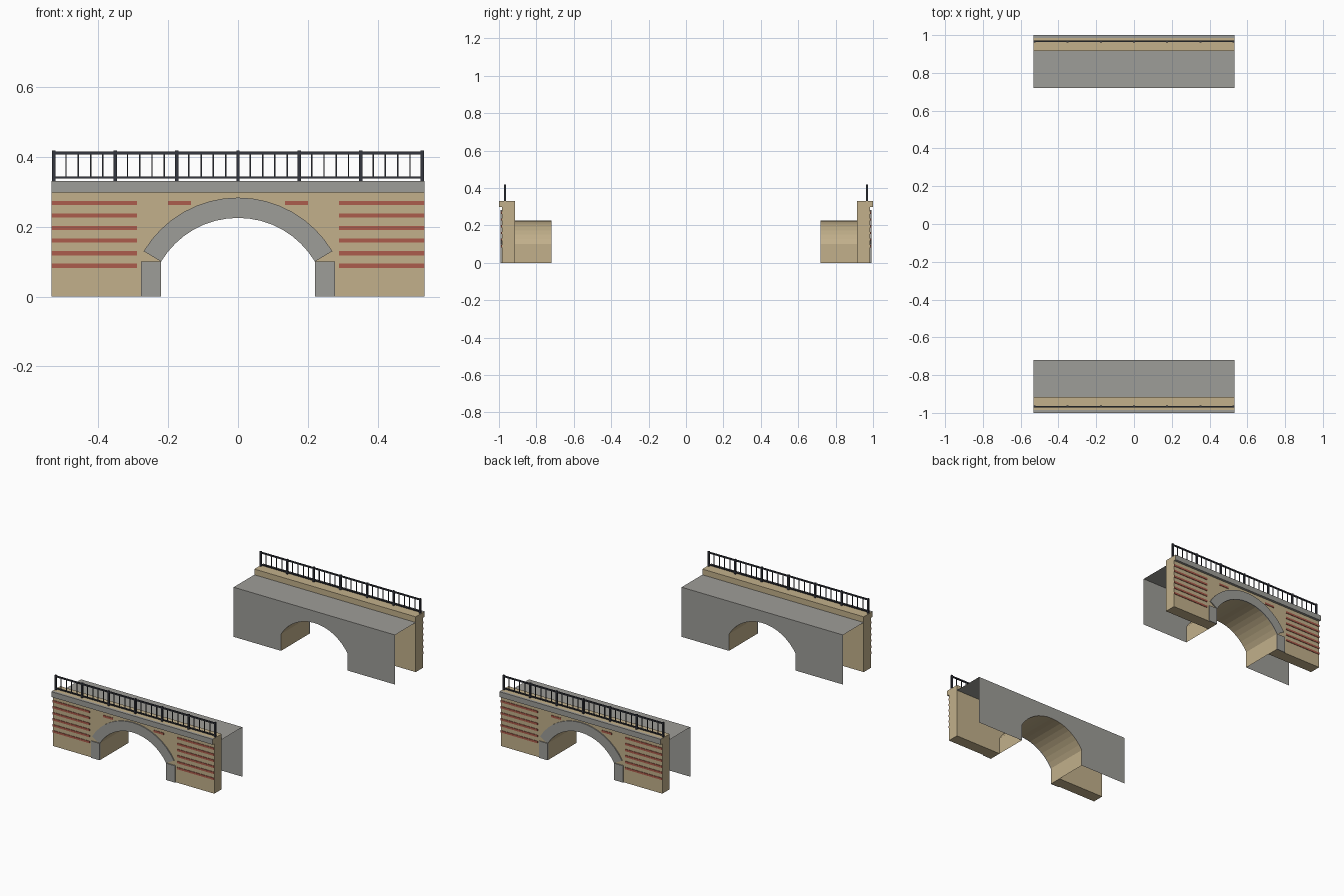
import bpy, bmesh, math

cube = bpy.data.objects.get("Cube")
if cube:
    bpy.data.objects.remove(cube)


def material(name, r, g, b):
    lin = [((c / 255 + 0.055) / 1.055) ** 2.4 for c in (r, g, b)] + [1]
    m = bpy.data.materials.new(name)
    m.use_nodes = True
    m.diffuse_color = lin
    m.node_tree.nodes["Principled BSDF"].inputs["Base Color"].default_value = lin
    return m


TAN = material("sandstone", 194, 176, 139)
GREY = material("grey stone", 158, 157, 152)
RED = material("red brick", 172, 92, 76)
IRON = material("dark iron", 52, 54, 62)

# Main dimensions
HALF = 0.533
PIER_X, SPRING = 0.22, 0.10
CENTRE_Z, R_IN, R_OUT = -0.031, 0.256, 0.314
Y_SHEET, Y_BACK, Y_FACE, Y_RING = 0.72, 0.915, 0.985, 0.991
DECK, TOP = 0.296, 0.33


def finish(name, bm, mats):
    bmesh.ops.recalc_face_normals(bm, faces=bm.faces)
    mesh = bpy.data.meshes.new(name)
    bm.to_mesh(mesh)
    bm.free()
    for m in mats:
        mesh.materials.append(m)
    obj = bpy.data.objects.new(name, mesh)
    bpy.context.collection.objects.link(obj)
    return obj


def add_box(bm, x0, x1, y0, y1, z0, z1):
    vs = bmesh.ops.create_cube(bm, size=1)["verts"]
    for v in vs:
        v.co.x = x1 if v.co.x > 0 else x0
        v.co.y = y1 if v.co.y > 0 else y0
        v.co.z = z1 if v.co.z > 0 else z0


def add_prism(bm, outline, y0, y1):
    """Fill an x-z outline at y0, pushed to y1 when they differ."""
    face = bm.faces.new([bm.verts.new((x, y0, z)) for x, z in outline])
    if y0 != y1:
        ext = bmesh.ops.extrude_face_region(bm, geom=[face], use_keep_orig=True)
        verts = [g for g in ext["geom"] if isinstance(g, bmesh.types.BMVert)]
        bmesh.ops.translate(bm, verts=verts, vec=(0, y1 - y0, 0))


def arc(radius, segments=16):
    """Arch points from -x to +x."""
    a0 = math.atan2(SPRING - CENTRE_Z, PIER_X)
    pts = []
    for i in range(segments + 1):
        a = math.pi - a0 - (math.pi - 2 * a0) * i / segments
        pts.append((radius * math.cos(a), CENTRE_Z + radius * math.sin(a)))
    return pts


opening = [(-PIER_X, 0)] + arc(R_IN) + [(PIER_X, 0)]


def wall_outline(top):
    return [(-HALF, top), (-HALF, 0)] + opening + [(HALF, 0), (HALF, top)]


for side, s in (("front", -1), ("back", 1)):
    # Face wall with arched opening
    bm = bmesh.new()
    add_prism(bm, wall_outline(TOP), s * Y_BACK, s * Y_FACE)
    finish(side + "_wall", bm, [TAN])

    # Open vault behind the wall
    bm = bmesh.new()
    rows = [[bm.verts.new((x, s * y, z)) for x, z in opening]
            for y in (Y_BACK, Y_SHEET)]
    for i in range(len(opening) - 1):
        bm.faces.new((rows[0][i], rows[0][i + 1], rows[1][i + 1], rows[1][i]))
    finish(side + "_vault", bm, [TAN])

    # Thin inner sheet and deck sheet
    bm = bmesh.new()
    add_prism(bm, wall_outline(DECK), s * Y_SHEET, s * Y_SHEET)
    finish(side + "_inner_face", bm, [GREY])
    bm = bmesh.new()
    bm.faces.new([bm.verts.new((x, s * y, DECK)) for x, y in (
        (-HALF, Y_SHEET), (HALF, Y_SHEET), (HALF, Y_BACK), (-HALF, Y_BACK))])
    finish(side + "_deck", bm, [GREY])

    # Arch ring and pier stones
    bm = bmesh.new()
    add_prism(bm, arc(R_IN) + arc(R_OUT)[::-1], s * Y_FACE, s * Y_RING)
    for m in (-1, 1):
        xs = sorted((m * PIER_X, m * 0.277))
        add_box(bm, *xs, s * Y_FACE, s * Y_RING, 0, SPRING)
    finish(side + "_arch_ring", bm, [GREY])

    # Cornice, with sandstone ends
    bm = bmesh.new()
    add_box(bm, -HALF, HALF, s * Y_FACE, s * 1.0, 0.298, TOP)
    cornice = finish(side + "_cornice", bm, [GREY, TAN])
    for p in cornice.data.polygons:
        p.material_index = int(abs(p.normal.x) > 0.5)

    # Brick bands
    bm = bmesh.new()
    for m in (-1, 1):
        for i in range(6):
            z = 0.088 + 0.036 * i
            spans = [(0.289, HALF)] + ([(0.135, 0.2)] if i == 5 else [])
            for a, b in spans:
                add_box(bm, *sorted((m * a, m * b)), s * Y_FACE, s * (Y_FACE + 0.003),
                        z - 0.006, z + 0.006)
    finish(side + "_brick_bands", bm, [RED])

    # Railing: posts, balusters and two rails
    bm = bmesh.new()
    y = s * 0.967
    span = 0.527
    for i in range(31):
        x = -span + 2 * span * i / 30
        w, top = (0.005, 0.418) if i % 5 == 0 else (0.002, 0.41)
        low = TOP if i % 5 == 0 else 0.34
        add_box(bm, x - w, x + w, y - w, y + w, low, top)
    for z, h in ((0.411, 0.004), (0.34, 0.003)):
        add_box(bm, -span, span, y - 0.004, y + 0.004, z - h, z + h)
    finish(side + "_railing", bm, [IRON])
